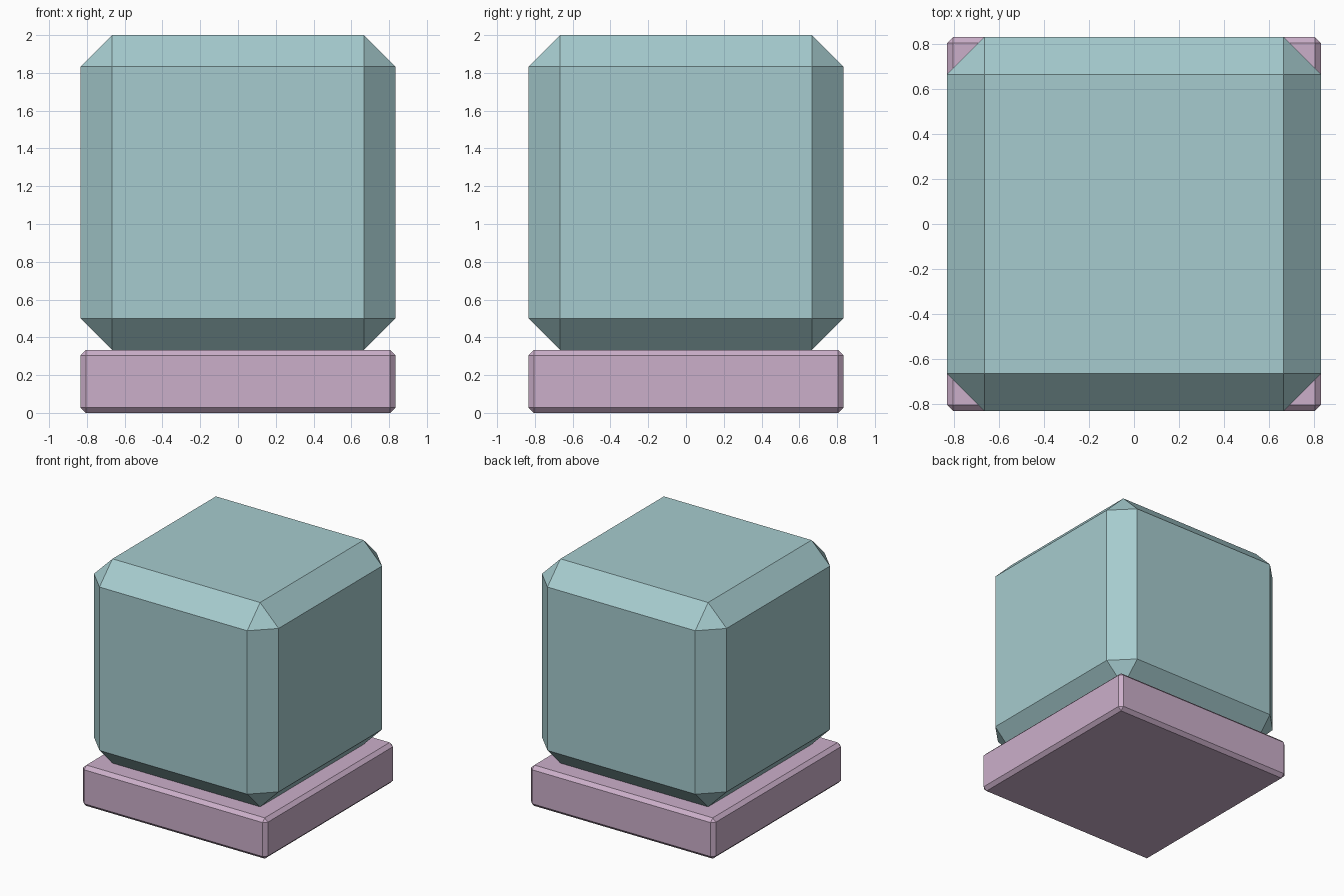
import bpy, bmesh
from mathutils import Matrix, Vector

if "Cube" in bpy.data.objects:
    bpy.data.objects.remove(bpy.data.objects["Cube"])


def chamfered_box(name, size, z_min, z_max, chamfer, color):
    """Box centred on x/y with flat single-segment chamfers on every edge."""
    height = z_max - z_min
    bm = bmesh.new()
    bmesh.ops.create_cube(bm, size=1)
    bmesh.ops.scale(bm, vec=Vector((size, size, height)), verts=bm.verts)
    bmesh.ops.translate(bm, vec=Vector((0, 0, (z_min + z_max) / 2)), verts=bm.verts)
    bmesh.ops.bevel(bm, geom=bm.edges[:], offset=chamfer, offset_type='OFFSET',
                    segments=1, affect='EDGES', clamp_overlap=True)
    mesh = bpy.data.meshes.new(name)
    bm.to_mesh(mesh)
    bm.free()
    mat = bpy.data.materials.new(name + "_material")
    mat.diffuse_color = color
    mat.use_nodes = True
    mat.node_tree.nodes["Principled BSDF"].inputs["Base Color"].default_value = mat.diffuse_color
    mesh.materials.append(mat)
    obj = bpy.data.objects.new(name, mesh)
    bpy.context.collection.objects.link(obj)
    return obj


# Low slab with narrow worn edges
chamfered_box("base_slab", 1.667, 0.0, 0.333, 0.028, (0.60, 0.43, 0.59, 1))

# Large block with wide chamfers, resting on the slab
chamfered_box("top_block", 1.667, 0.333, 2.0, 0.1667, (0.38, 0.60, 0.62, 1))
